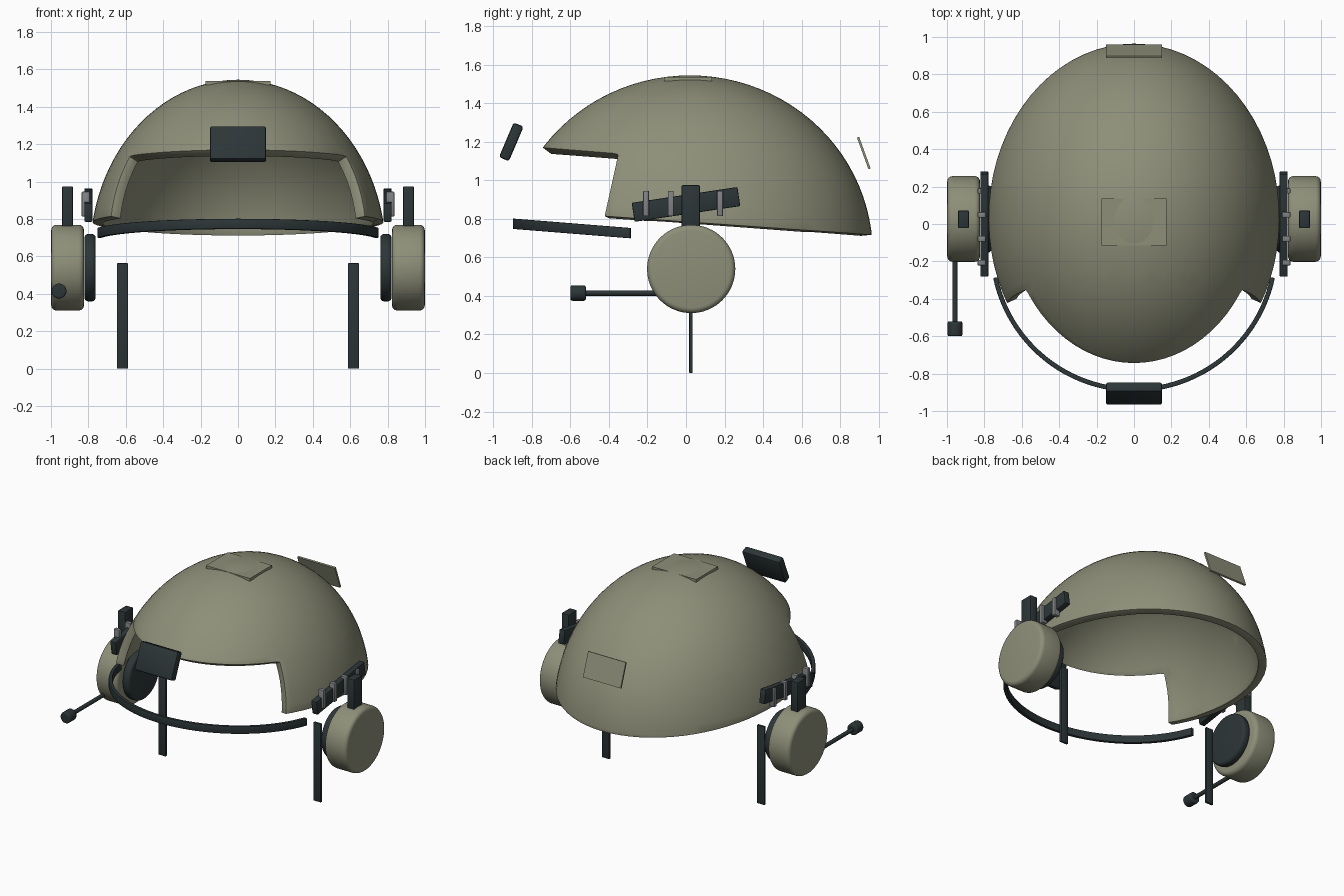
import bpy, bmesh
from math import radians, pi, cos, sin
from mathutils import Matrix, Vector

cube = bpy.data.objects.get("Cube")
if cube:
    bpy.data.objects.remove(cube, do_unlink=True)


def material(name, rgb):
    m = bpy.data.materials.new(name)
    m.use_nodes = True
    m.diffuse_color = (*rgb, 1)
    m.node_tree.nodes["Principled BSDF"].inputs["Base Color"].default_value = (*rgb, 1)
    return m


OLIVE = material("olive_drab", (0.27, 0.275, 0.19))
DARK = material("charcoal", (0.025, 0.036, 0.039))
GREY = material("metal_grey", (0.22, 0.225, 0.23))


def finish(name, bm, mat, bevel=0.0, segments=2, thickness=0.0):
    """Turn a bmesh into a shaded object, with optional shell and rounded edges."""
    bmesh.ops.recalc_face_normals(bm, faces=bm.faces)
    mesh = bpy.data.meshes.new(name)
    bm.to_mesh(mesh)
    bm.free()
    mesh.materials.append(mat)
    ob = bpy.data.objects.new(name, mesh)
    bpy.context.collection.objects.link(ob)
    if thickness:
        shell = ob.modifiers.new("shell", "SOLIDIFY")
        shell.thickness = thickness
        shell.offset = -1
    if bevel:
        mod = ob.modifiers.new("rounding", "BEVEL")
        mod.width = bevel
        mod.segments = segments
        mod.limit_method = "ANGLE"
        mod.angle_limit = radians(40)
    bpy.ops.object.select_all(action="DESELECT")
    ob.select_set(True)
    bpy.context.view_layer.objects.active = ob
    bpy.ops.object.convert(target="MESH")
    bpy.ops.object.shade_smooth_by_angle(angle=radians(35))
    return ob


def box(name, centre, size, mat, tilt=0.0, bevel=0.0):
    bm = bmesh.new()
    frame = Matrix.Translation(centre) @ Matrix.Rotation(radians(tilt), 4, "X")
    bmesh.ops.create_cube(bm, size=1, matrix=frame @ Matrix.Diagonal((*size, 1)))
    return finish(name, bm, mat, bevel)


def cylinder(name, centre, radius, length, axis, mat, bevel=0.0, sides=48):
    bm = bmesh.new()
    turn = Matrix.Rotation(pi / 2, 4, "Y" if axis == "X" else "X")
    bmesh.ops.create_cone(bm, cap_ends=True, segments=sides, radius1=radius, radius2=radius,
                          depth=length, matrix=Matrix.Translation(centre) @ turn)
    return finish(name, bm, mat, bevel, 4)


# Helmet shell: ellipsoid trimmed by a sloping rim and a face opening
bm = bmesh.new()
bmesh.ops.create_uvsphere(bm, u_segments=72, v_segments=48, radius=1,
                          matrix=Matrix.Translation((0, 0.02, 0.62)) @ Matrix.Diagonal((0.79, 0.95, 0.925, 1)))
rim = (Vector((0, 0, 0.785)), Vector((0, 0.07, 1)))
brow = (Vector((0, -0.37, 1.14)), Vector((0, 0.08, 1)))
cheek = (Vector((0, -0.355, 1.12)), Vector((0, 1, -0.22)))


def slice_mesh(plane, clear=False):
    bmesh.ops.bisect_plane(bm, geom=bm.verts[:] + bm.edges[:] + bm.faces[:], dist=1e-5,
                           plane_co=plane[0], plane_no=plane[1], clear_inner=clear)


def below(point, plane):
    return (point - plane[0]).dot(plane[1]) < 0


slice_mesh(rim, True)
slice_mesh(brow)
slice_mesh(cheek)
opening = [f for f in bm.faces
           if below(f.calc_center_median(), brow) and below(f.calc_center_median(), cheek)]
bmesh.ops.delete(bm, geom=opening, context="FACES")
bmesh.ops.remove_doubles(bm, verts=[v for v in bm.verts if v.is_boundary], dist=0.01)
finish("helmet_shell", bm, OLIVE, 0.012, 2, 0.055)

# Plates and front mount
box("crown_plate", (0, 0.01, 1.527), (0.35, 0.25, 0.02), OLIVE)
box("rear_patch", (0, 0.923, 1.142), (0.3, 0.012, 0.175), OLIVE, 20)
box("front_mount", (0, -0.907, 1.2), (0.3, 0.056, 0.195), DARK, -23, 0.012)

# Brow band: a flat strip swept around the face and sloped down to the rear
bm = bmesh.new()
start = radians(192)
centre = Vector((0, -0.129, 0))
strip = [bm.verts.new(centre + Vector((r * cos(start), r * sin(start), z)))
         for r, z in ((0.745, -0.027), (0.77, -0.027), (0.77, 0.027), (0.745, 0.027))]
face = bm.faces.new(strip)
bmesh.ops.spin(bm, geom=[face] + face.edges[:] + strip, cent=centre, axis=(0, 0, 1),
               angle=radians(156), steps=48, use_duplicate=False)
loose = [f for f in bm.faces if all(len(e.link_faces) > 2 for e in f.edges)]
bmesh.ops.delete(bm, geom=loose, context="FACES_ONLY")
for v in bm.verts:
    v.co.z += 0.775 - 0.08 * (v.co.y + 0.9)
finish("face_band", bm, DARK, 0.004)

# Parts repeated on both sides
for side, s in (("left", 1), ("right", -1)):
    box(side + "_rail", (s * 0.8, 0, 0.875), (0.044, 0.555, 0.1), DARK, 8.5, 0.006)
    for i in range(4):
        box(f"{side}_rail_clip_{i + 1}", (s * 0.814, -0.207 + i * 0.128, 0.88),
            (0.044, 0.03, 0.132), GREY, 0, 0.005)
    box(side + "_headset_arm", (s * 0.912, 0.025, 0.855), (0.058, 0.095, 0.24), DARK, 0, 0.006)
    cylinder(side + "_ear_cup", (s * 0.911, 0.027, 0.54), 0.229, 0.175, "X", OLIVE, 0.028, 64)
    cylinder(side + "_ear_pad", (s * 0.791, 0.027, 0.54), 0.18, 0.06, "X", DARK, 0.02)
    box(side + "_chin_strap", (s * 0.618, 0.025, 0.282), (0.06, 0.018, 0.564), DARK, 0, 0.004)

# Microphone on the right cup
cylinder("microphone_boom", (-0.957, -0.34, 0.415), 0.014, 0.42, "Y", DARK, 0, 16)
cylinder("microphone_head", (-0.957, -0.56, 0.415), 0.04, 0.08, "Y", DARK, 0.01, 24)
